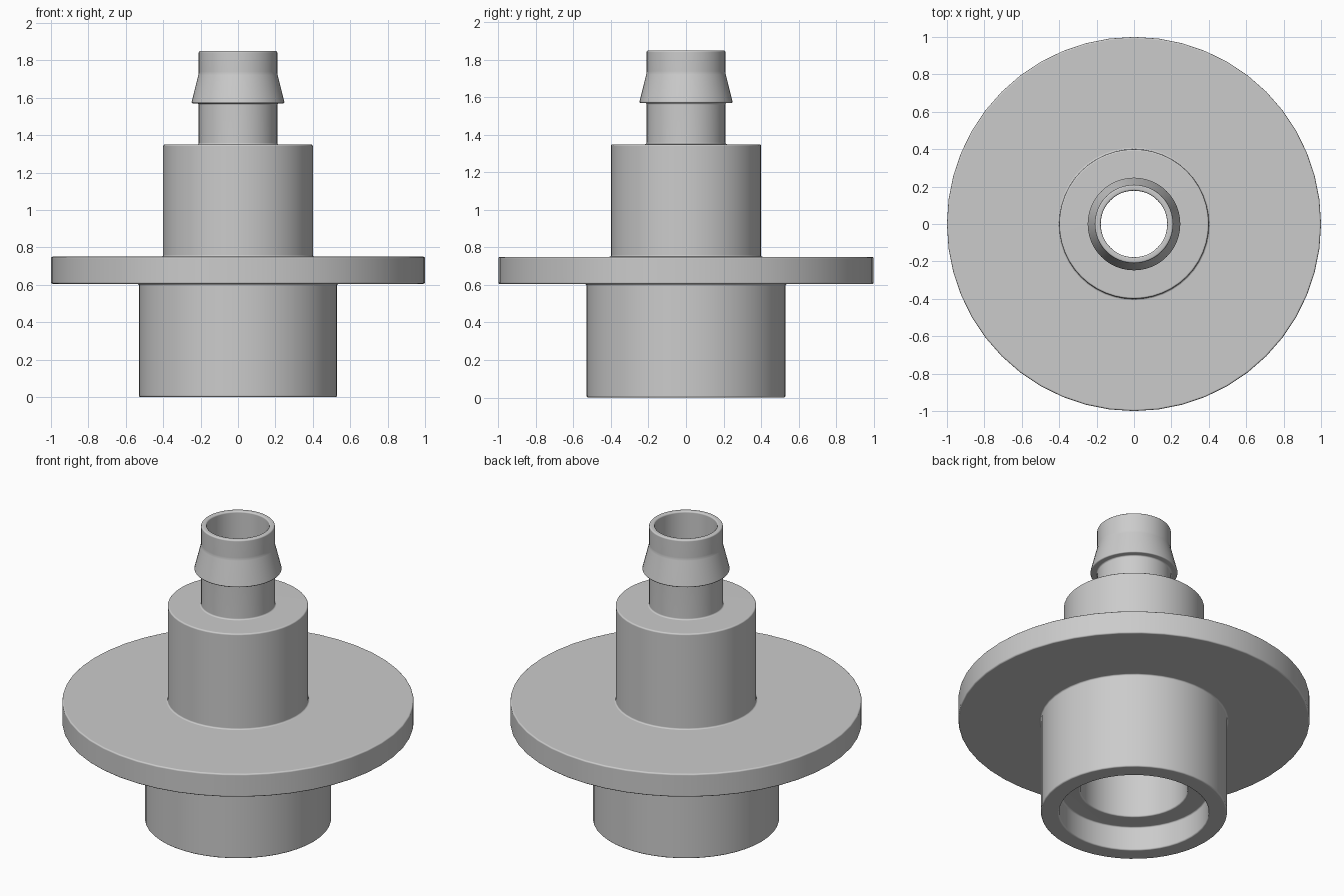
import bpy, bmesh, math

cube = bpy.data.objects.get("Cube")
if cube:
    bpy.data.objects.remove(cube, do_unlink=True)

SEGMENTS = 48

# Single grey material
grey = bpy.data.materials.new("plain_grey")
grey.use_nodes = True
colour = (0.6, 0.6, 0.6, 1)
grey.diffuse_color = colour
grey.node_tree.nodes["Principled BSDF"].inputs["Base Color"].default_value = colour

# Closed (radius, height) outline
outer = [
    (0.53, 0.0), (0.53, 0.605),      # lower spigot
    (1.0, 0.605), (1.0, 0.75),       # flange
    (0.40, 0.75), (0.40, 1.35),      # upper boss
    (0.21, 1.35), (0.21, 1.57),      # hose neck
    (0.25, 1.57), (0.21, 1.73),      # barb
    (0.21, 1.85),                    # tip
]
bore = [
    (0.178, 1.85), (0.178, 1.20),    # narrow passage
    (0.305, 1.20), (0.305, 0.15),    # wide chamber
    (0.425, 0.15), (0.425, 0.0),     # socket recess
]


def lathe(name, outline):
    """Revolve a closed outline around the z axis."""
    bm = bmesh.new()
    rings = []
    for i in range(SEGMENTS):
        a = 2 * math.pi * i / SEGMENTS
        rings.append([bm.verts.new((r * math.cos(a), r * math.sin(a), z))
                      for r, z in outline])
    count = len(outline)
    for i in range(SEGMENTS):
        here, there = rings[i], rings[(i + 1) % SEGMENTS]
        for j in range(count):
            k = (j + 1) % count
            bm.faces.new((here[j], there[j], there[k], here[k]))
    bmesh.ops.recalc_face_normals(bm, faces=bm.faces)
    mesh = bpy.data.meshes.new(name)
    bm.to_mesh(mesh)
    bm.free()
    mesh.materials.append(grey)
    obj = bpy.data.objects.new(name, mesh)
    bpy.context.collection.objects.link(obj)
    return obj


fitting = lathe("barbed_flange_fitting", outer + bore)
bpy.context.view_layer.objects.active = fitting
fitting.select_set(True)
bpy.ops.object.shade_smooth()

# Small rounded edges, with flat areas kept flat
bevel = fitting.modifiers.new("rounded_edges", 'BEVEL')
bevel.width = 0.009
bevel.segments = 3
bevel.limit_method = 'ANGLE'
bevel.angle_limit = math.radians(10)
normals = fitting.modifiers.new("flat_face_normals", 'WEIGHTED_NORMAL')
normals.weight = 100
